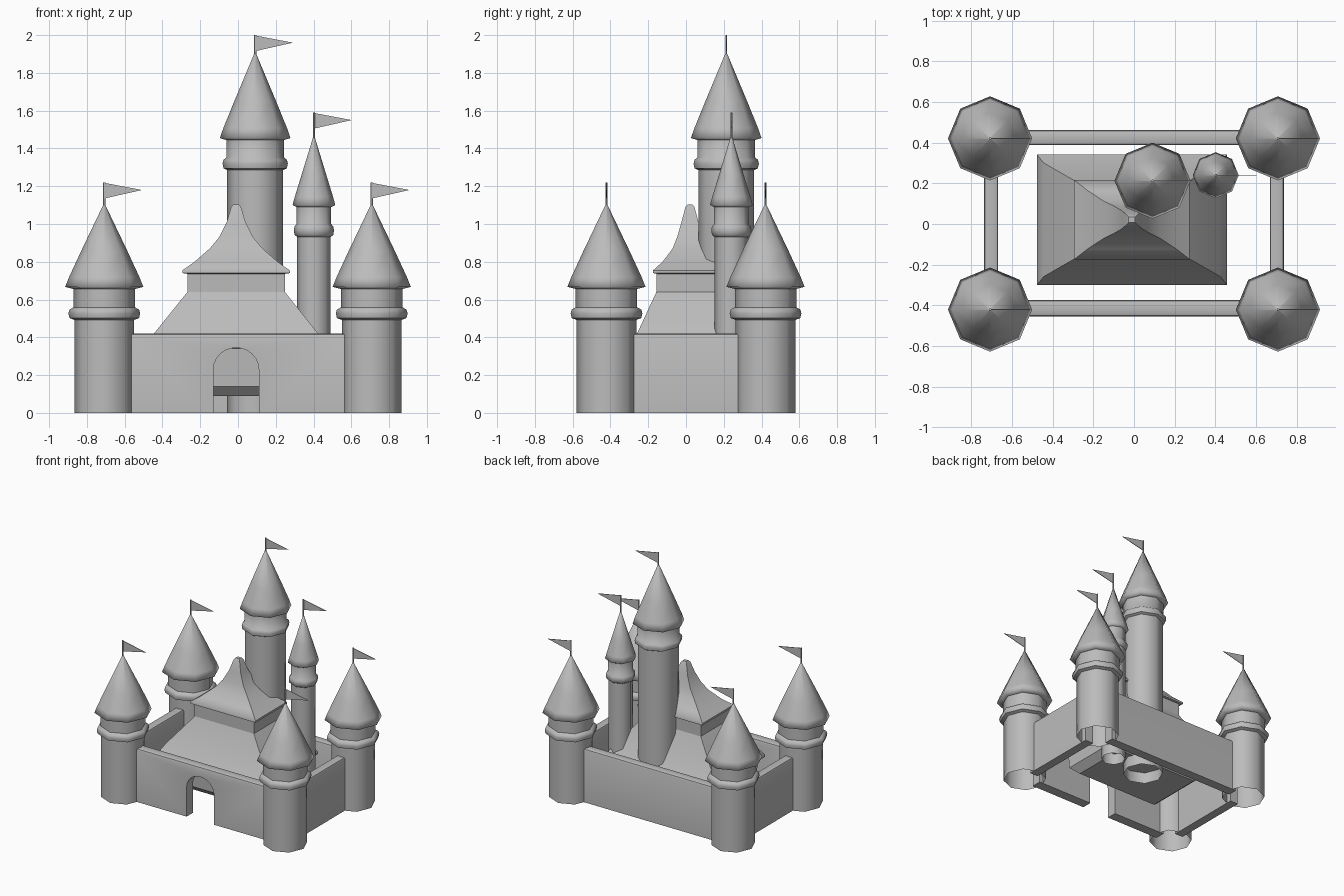
import bpy
import bmesh
from math import cos, sin, pi, radians

cube = bpy.data.objects.get("Cube")
if cube:
    bpy.data.objects.remove(cube, do_unlink=True)

stone = bpy.data.materials.new("grey_stone")
stone.use_nodes = True
GREY = (0.5, 0.5, 0.5, 1)
stone.diffuse_color = GREY
stone.node_tree.nodes["Principled BSDF"].inputs["Base Color"].default_value = GREY


def finish(name, bm, location=(0, 0, 0), angle=50):
    """Turn a bmesh into a shaded object."""
    bmesh.ops.recalc_face_normals(bm, faces=bm.faces)
    mesh = bpy.data.meshes.new(name)
    bm.to_mesh(mesh)
    bm.free()
    mesh.materials.append(stone)
    obj = bpy.data.objects.new(name, mesh)
    obj.location = location
    bpy.context.collection.objects.link(obj)
    bpy.ops.object.select_all(action='DESELECT')
    bpy.context.view_layer.objects.active = obj
    obj.select_set(True)
    bpy.ops.object.shade_smooth_by_angle(angle=radians(angle))
    return obj


def loft(name, rings, location=(0, 0, 0), angle=50, bottom=False, top=False):
    """Skin a stack of rings that all have the same number of points."""
    bm = bmesh.new()
    loops = [[bm.verts.new(p) for p in ring] for ring in rings]
    n = len(loops[0])
    for low, high in zip(loops, loops[1:]):
        for i in range(n):
            j = (i + 1) % n
            bm.faces.new((low[i], low[j], high[j], high[i]))
    if bottom:
        bm.faces.new(loops[0][::-1])
    if top:
        bm.faces.new(loops[-1])
    return finish(name, bm, location, angle)


def circle(r, z, n=8):
    return [(r * cos(2 * pi * i / n), r * sin(2 * pi * i / n), z) for i in range(n)]


def rect(hx, hy, z):
    return [(-hx, -hy, z), (hx, -hy, z), (hx, hy, z), (-hx, hy, z)]


def tower(name, x, y, r, ring_r, ring_z, roof_r, eave, tip, pole_top):
    """Octagonal shaft with a rounded band, a pointed roof and a pennant."""
    shaft = [(r, 0), (r, ring_z - 0.035), (ring_r * 0.97, ring_z - 0.025),
             (ring_r, ring_z), (ring_r * 0.97, ring_z + 0.02),
             (r * 1.03, ring_z + 0.032), (r * 1.03, eave + 0.01)]
    loft(name + "_shaft", [circle(*p) for p in shaft], (x, y, 0))

    h = tip - eave
    roof = [(r, eave - 0.012), (roof_r, eave), (roof_r * 0.9, eave + h * 0.12),
            (roof_r * 0.6, eave + h * 0.43), (0.006, tip)]
    loft(name + "_roof", [circle(*p) for p in roof], (x, y, 0), 180, top=True)

    loft(name + "_flagpole", [circle(0.006, tip - 0.02, 6), circle(0.006, pole_top, 6)],
         (x, y, 0), top=True)

    bm = bmesh.new()
    pennant = [(0, -0.085), (0.2, -0.04), (0, -0.002)]
    face = bm.faces.new([bm.verts.new((px, -0.002, pz)) for px, pz in pennant])
    ext = bmesh.ops.extrude_face_region(bm, geom=[face])
    moved = [v for v in ext["geom"] if isinstance(v, bmesh.types.BMVert)]
    bmesh.ops.translate(bm, verts=moved, vec=(0, 0.004, 0))
    finish(name + "_flag", bm, (x, y, pole_top), 30)


def wall(name, length, thickness, height, location, turn=0, gate=()):
    """Upright wall with a softened top and an optional gate outline."""
    h = length / 2
    outline = [(-h, 0), *gate, (h, 0), (h, height), (-h, height)]
    bm = bmesh.new()
    face = bm.faces.new([bm.verts.new((x, -thickness / 2, z)) for x, z in outline])
    ext = bmesh.ops.extrude_face_region(bm, geom=[face])
    moved = [v for v in ext["geom"] if isinstance(v, bmesh.types.BMVert)]
    bmesh.ops.translate(bm, verts=moved, vec=(0, thickness, 0))
    if face.is_valid and len(bm.faces) == len(outline) + 1:
        bm.faces.new([v for v in face.verts][::-1])
    rims = [e for e in bm.edges
            if all(abs(v.co.z - height) < 1e-4 for v in e.verts)
            and abs(e.verts[0].co.x - e.verts[1].co.x) > 0.1]
    bmesh.ops.bevel(bm, geom=rims, offset=0.015, segments=2, profile=0.5, affect='EDGES')
    obj = finish(name, bm, location, 40)
    obj.rotation_euler.z = turn


# Corner towers
TX, TY = 0.708, 0.421
for side, sx in (("left", 1), ("right", -1)):
    for end, sy in (("front", -1), ("back", 1)):
        tower(f"{end}_{side}_tower", sx * TX, sy * TY,
              0.158, 0.19, 0.527, 0.207, 0.667, 1.10, 1.22)

# Inner towers
tower("tall_tower", 0.091, 0.213, 0.148, 0.173, 1.32, 0.187, 1.455, 1.90, 2.0)
tower("slim_tower", 0.402, 0.24, 0.089, 0.106, 0.967, 0.113, 1.10, 1.455, 1.59)

# Curtain walls, the front one with an arched gateway
arch = [(-0.01 - 0.12 * cos(pi * i / 12), 0.23 + 0.115 * sin(pi * i / 12)) for i in range(13)]
gateway = [(-0.13, 0), *arch, (0.11, 0)]
wall("front_wall", 1.2, 0.08, 0.42, (0, -0.415, 0), gate=gateway)
wall("back_wall", 1.2, 0.075, 0.42, (0, 0.425, 0))
for side, sx in (("left", 1), ("right", -1)):
    wall(side + "_wall", 0.64, 0.07, 0.42, (sx * 0.703, 0, 0), pi / 2)

# Keep: base, sloping skirt, upper block and swept roof
KEEP = (-0.01, 0.021, 0)
loft("keep_base", [rect(0.36, 0.23, 0.09), rect(0.42, 0.28, 0.14), rect(0.43, 0.29, 0.36)],
     KEEP, 30, bottom=True)
loft("keep_skirt", [rect(0.43, 0.29, 0.34), rect(0.467, 0.32, 0.345), rect(0.467, 0.32, 0.365),
                    rect(0.435, 0.28, 0.42), rect(0.258, 0.178, 0.64)], KEEP, 35, top=True)
loft("keep_upper_block", [rect(0.258, 0.178, 0.63), rect(0.258, 0.178, 0.745)], KEEP, 30)
swept = [(0.25, 0.17, 0.735), (0.284, 0.195, 0.74), (0.284, 0.195, 0.755),
         (0.22, 0.145, 0.80), (0.14, 0.092, 0.87), (0.09, 0.068, 0.93),
         (0.05, 0.045, 1.01), (0.026, 0.024, 1.09), (0.016, 0.014, 1.102)]
loft("keep_roof", [rect(*p) for p in swept], KEEP, 50, bottom=True, top=True)
